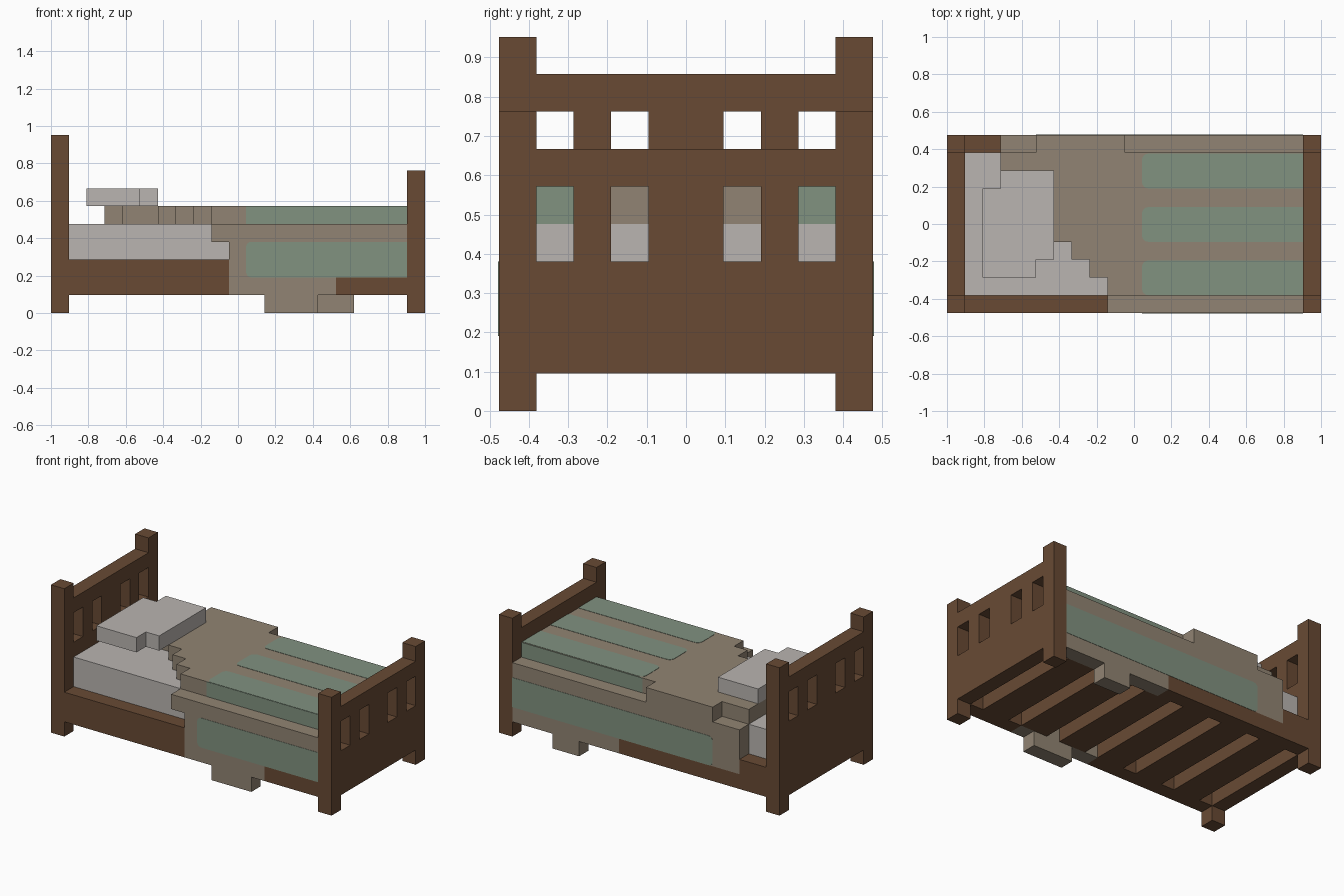
import bpy, bmesh, math
from mathutils import Vector

cube = bpy.data.objects.get("Cube")
if cube:
    bpy.data.objects.remove(cube, do_unlink=True)

U = 2 / 21                       # one block; the bed is 21 x 10 x 10 blocks
ORIGIN = Vector((10.5, 5, 0))    # block coordinates of the frame's origin


def material(name, srgb):
    lin = [((c / 255 + 0.055) / 1.055) ** 2.4 for c in srgb] + [1]
    m = bpy.data.materials.new(name)
    m.diffuse_color = lin
    m.use_nodes = True
    m.node_tree.nodes["Principled BSDF"].inputs["Base Color"].default_value = lin
    return m


WOOD = material("brown wood", (104, 74, 52))
CLOTH = material("beige blanket", (145, 132, 115))
GREEN = material("sage green", (129, 146, 128))
LINEN = material("pale linen", (186, 181, 177))


def finish(bm, name, mat):
    bmesh.ops.recalc_face_normals(bm, faces=bm.faces)
    for v in bm.verts:
        v.co = (v.co - ORIGIN) * U
    mesh = bpy.data.meshes.new(name)
    bm.to_mesh(mesh)
    bm.free()
    mesh.materials.append(mat)
    ob = bpy.data.objects.new(name, mesh)
    bpy.context.collection.objects.link(ob)
    return ob


def blocks(name, mat, boxes, holes=()):
    """Outer skin of a union of whole-block boxes (x0, x1, y0, y1, z0, z1), less the holes."""
    def cells(bs):
        return {(x, y, z) for a, b, c, d, e, f in bs
                for x in range(a, b) for y in range(c, d) for z in range(e, f)}
    solid = cells(boxes) - cells(holes)
    bm = bmesh.new()
    for cell in solid:
        for axis in range(3):
            for side in (0, 1):
                near = list(cell)
                near[axis] += 2 * side - 1
                if tuple(near) in solid:
                    continue
                corners = []
                for s, t in ((0, 0), (1, 0), (1, 1), (0, 1)):
                    p = list(cell)
                    p[axis] += side
                    p[(axis + 1) % 3] += s
                    p[(axis + 2) % 3] += t
                    corners.append(bm.verts.new(p))
                bm.faces.new(corners if side else corners[::-1])
    bmesh.ops.remove_doubles(bm, verts=bm.verts, dist=0.001)
    return finish(bm, name, mat)


def stripe(name, axis, level, out, x0, x1, a0, a1, round0=0.0):
    """Thin green plate on a face across 'axis' (1 = y, 2 = z), its x0 end rounded."""
    pts = [(x1, a0), (x1, a1)]
    if round0:
        for sign, edge in ((1, a1), (-1, a0)):
            arc = [(x0 + round0 * (1 - math.sin(t * math.pi / 8)),
                    edge - sign * round0 * (1 - math.cos(t * math.pi / 8))) for t in range(5)]
            pts += arc if sign > 0 else arc[::-1]
        # run each corner from the long edge to the end edge and back
        top = [(x0 + round0 * (1 - math.sin(t * math.pi / 8)),
                a1 - round0 * (1 - math.cos(t * math.pi / 8))) for t in range(5)]
        low = [(p, a0 + a1 - q) for p, q in reversed(top)]
        pts = [(x1, a0), (x1, a1)] + top + low
    else:
        pts += [(x0, a1), (x0, a0)]
    bm = bmesh.new()
    lift = level + 0.02 * out
    verts = [bm.verts.new((p, lift, q) if axis == 1 else (p, q, lift)) for p, q in pts]
    face = bm.faces.new(verts)
    ext = bmesh.ops.extrude_face_region(bm, geom=[face])
    for v in ext["geom"]:
        if isinstance(v, bmesh.types.BMVert):
            v.co[axis] -= 0.04 * out
    return finish(bm, name, GREEN)


# Head and foot boards: two posts, a panel and four small windows
for name, x, top in (("headboard", 0, 10), ("footboard", 20, 8)):
    blocks(name, WOOD,
           [(x, x + 1, 0, 1, 0, top), (x, x + 1, 9, 10, 0, top), (x, x + 1, 1, 9, 1, top - 1)],
           [(x, x + 1, y, y + 1, top - 4, top - 2) for y in (1, 3, 6, 8)])

# Side rails, cut away where the blanket hangs over them
blocks("front_rail", WOOD, [(1, 10, 0, 1, 1, 3), (16, 20, 0, 1, 1, 2)])
blocks("back_rail", WOOD, [(1, 3, 9, 10, 1, 3), (3, 12, 9, 10, 1, 2)])

# Slats under the mattress
for i in range(6):
    blocks(f"slat_{i + 1}", WOOD, [(2 + 3 * i, 4 + 3 * i, 1, 9, 1, 2)])

# Mattress and pillow
blocks("mattress", LINEN, [(1, 20, 1, 9, 2, 5)])
blocks("pillow", LINEN, [(2, 5, 2, 7, 6, 7), (3, 6, 3, 8, 6, 7)])

# Blanket: stepped top, front drape and back drape
blocks("blanket", CLOTH, [
    (9, 20, 1, 2, 5, 6), (8, 20, 2, 3, 5, 6), (7, 20, 3, 4, 5, 6),
    (6, 20, 4, 5, 5, 6), (4, 20, 5, 7, 5, 6), (3, 20, 7, 9, 5, 6),
    (9, 20, 0, 1, 4, 5), (10, 20, 0, 1, 2, 4), (10, 16, 0, 1, 1, 2), (12, 15, 0, 1, 0, 1),
    (5, 10, 9, 10, 5, 6), (3, 20, 9, 10, 2, 5), (12, 20, 9, 10, 1, 2), (15, 17, 9, 10, 0, 1)])

# Green stripes on the top, the raised edges and the drapes
for i, y in enumerate((1, 4, 7)):
    stripe(f"top_stripe_{i + 1}", 2, 6, 1, 10.95, 20, y, y + 1.95, 0.35)
stripe("front_edge_stripe", 1, 1, -1, 10.95, 20, 5, 6)
stripe("back_edge_stripe", 1, 9, 1, 10.95, 20, 5, 6)
stripe("front_drape_stripe", 1, 0, -1, 10.95, 20, 2, 4, 0.3)
stripe("back_drape_stripe", 1, 10, 1, 5, 20, 2, 4, 0.3)

# Green stripe ends at the foot, seen through the outer windows
for name, y in (("front_end_stripe", 1), ("back_end_stripe", 8)):
    bm = bmesh.new()
    bmesh.ops.create_cube(bm, size=1)
    for v in bm.verts:
        v.co = Vector((20 + 0.04 * v.co.x, y + 0.5 + v.co.y, 5.5 + v.co.z))
    finish(bm, name, GREEN)
